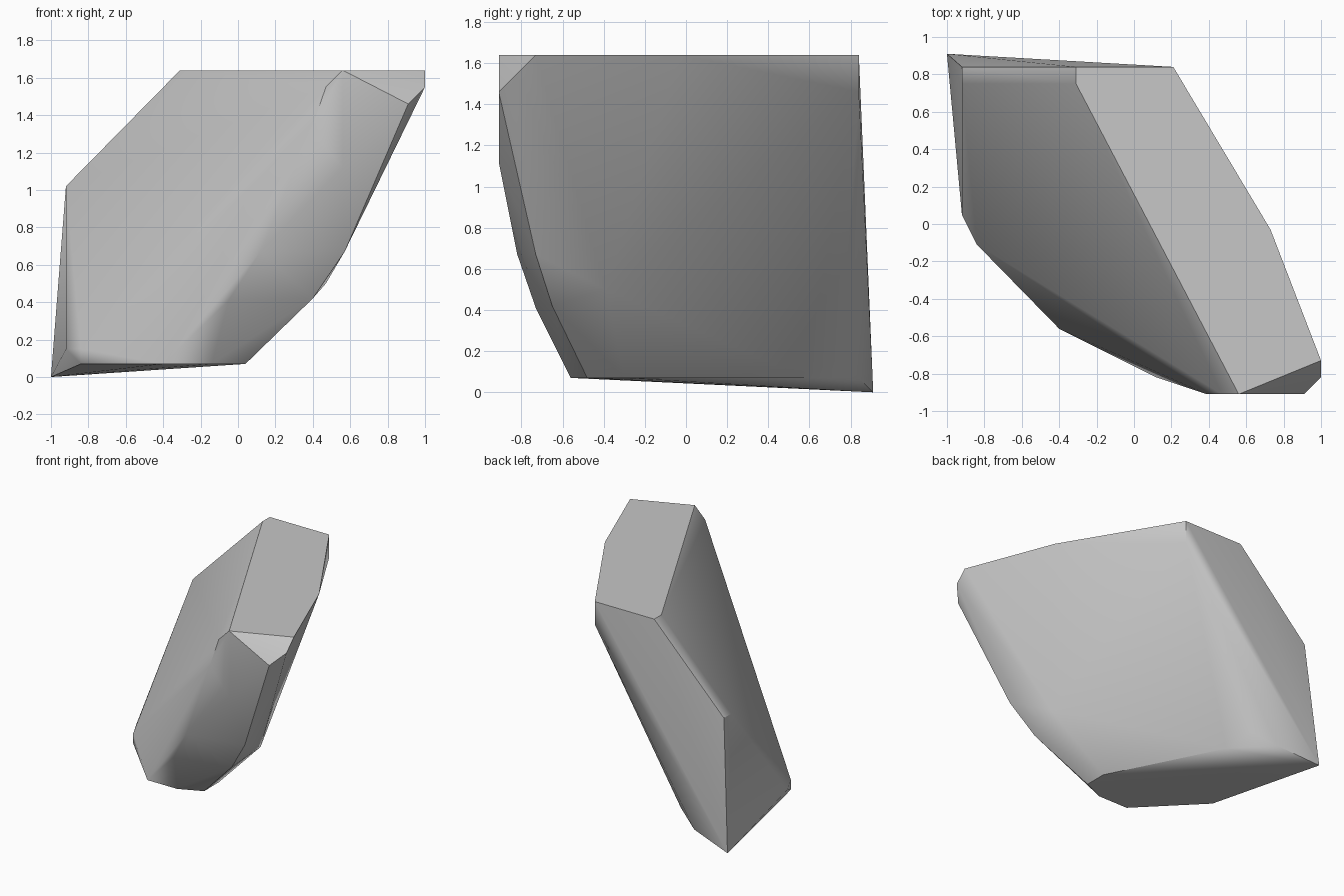
import bpy
import bmesh
import math

# Remove the default cube only
cube = bpy.data.objects.get("Cube")
if cube:
    bpy.data.objects.remove(cube, do_unlink=True)


def make_material(name, value):
    """One flat grey, shown in both viewport and render."""
    material = bpy.data.materials.new(name)
    material.use_nodes = True
    colour = (value, value, value, 1.0)
    material.diffuse_color = colour
    shader = material.node_tree.nodes["Principled BSDF"]
    shader.inputs["Base Color"].default_value = colour
    shader.inputs["Roughness"].default_value = 0.8
    return material


def level(z, outline):
    """Place a flat outline at one height."""
    return [(x, y, z) for x, y in outline]


# Flat top and underside of the block
TOP = 1.64
BASE = 0.07
top_outline = level(TOP, [(-.31, .75), (-.31, .84), (.21, .84),
                          (.73, -.03), (1, -.73), (.56, -.91)])
base_outline = level(BASE, [(-.84, -.11), (-.4, -.56), (-.14, -.56), (.04, -.48),
                            (.04, -.3), (-.4, .57), (-.66, .84)])

# Small flat nose at the front
nose = [(x, -.91, z) for x, z in [(.39, 1.32), (.47, 1.55), (.91, 1.46), (.56, 1.12)]]
nose_corner = [(1, -.82, 1.55)]

# Rounded keel running from the nose down to the underside
keel_front = [(-.05, -.73, .41), (.12, -.82, .67)]
keel_back = [(.4, -.65, .42), (.47, -.39, .5), (.57, -.73, .67)]

# Clipped shoulder, its low corner, the back edge, and the lowest tip
shoulder = level(1.02, [(-.92, .75), (-.92, .84)])
low_corner = level(.15, [(-.92, .05), (-.84, -.11)])
back_edge = [(.21, .84, 1.46), (-.48, .75, .16)]
tip = [(-1, .91, 0)]

points = (top_outline + base_outline + nose + nose_corner + keel_front
          + keel_back + shoulder + low_corner + back_edge + tip)

# Wrap the corner points in one convex faceted block
bm = bmesh.new()
for point in points:
    bm.verts.new(point)
hull = bmesh.ops.convex_hull(bm, input=bm.verts[:])
loose = {v for v in hull["geom_interior"] + hull["geom_unused"]
         if isinstance(v, bmesh.types.BMVert)}
bmesh.ops.delete(bm, geom=list(loose), context="VERTS")

# Merge coplanar triangles into clean flat facets
bmesh.ops.dissolve_limit(bm, angle_limit=math.radians(0.5),
                         verts=bm.verts[:], edges=bm.edges[:])
bmesh.ops.recalc_face_normals(bm, faces=bm.faces[:])

mesh = bpy.data.meshes.new("rock_block")
bm.to_mesh(mesh)
bm.free()
mesh.materials.append(make_material("stone_grey", 0.57))

rock = bpy.data.objects.new("rock_block", mesh)
bpy.context.collection.objects.link(rock)

# Soft shading across shallow facets, crisp main edges, flat large faces
bpy.ops.object.select_all(action="DESELECT")
rock.select_set(True)
bpy.context.view_layer.objects.active = rock
bpy.ops.object.shade_smooth_by_angle(angle=math.radians(36))
weighted = rock.modifiers.new("weighted_normals", "WEIGHTED_NORMAL")
weighted.keep_sharp = True
